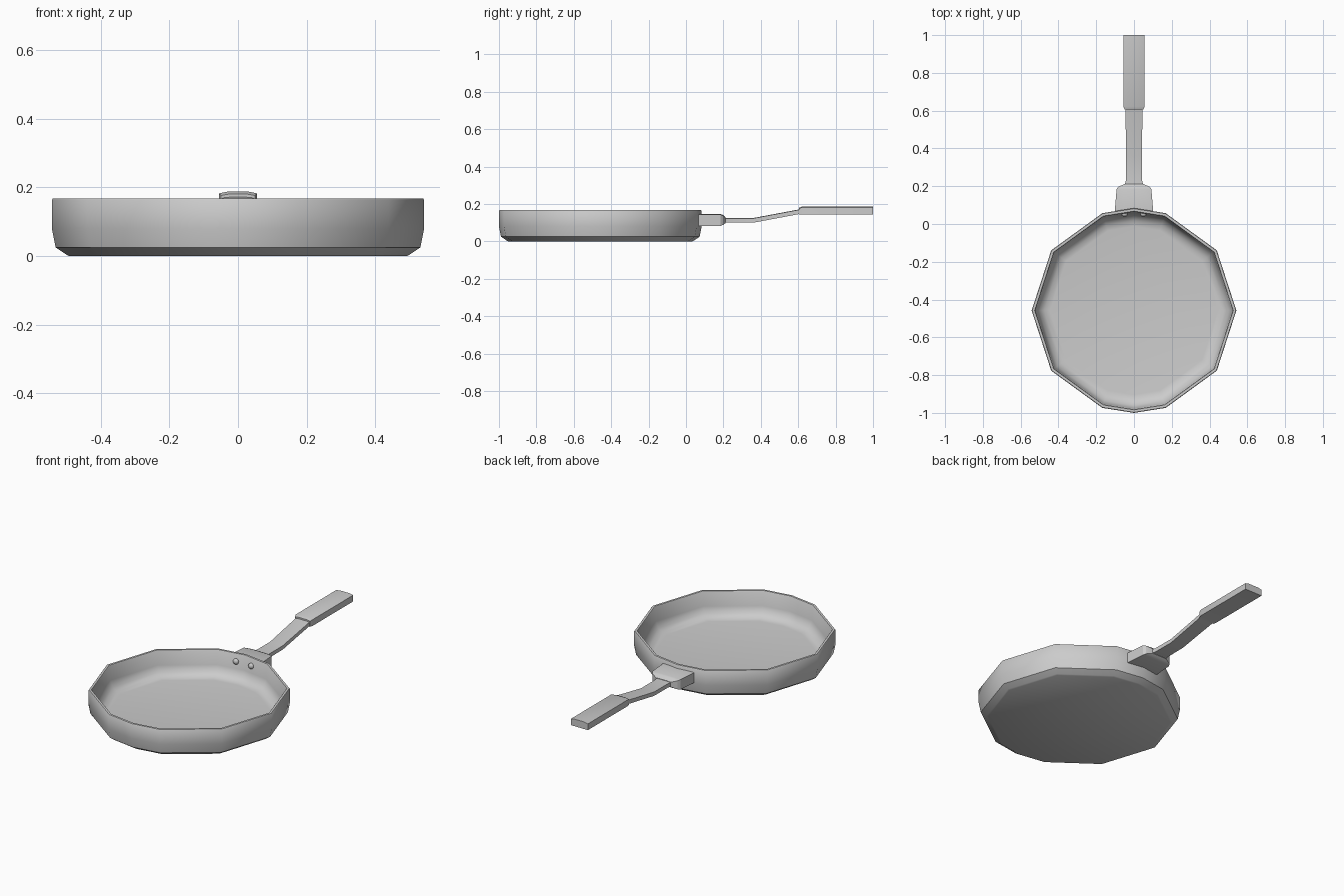
import bpy, bmesh, math

if "Cube" in bpy.data.objects:
    bpy.data.objects.remove(bpy.data.objects["Cube"])

PAN_Y = -0.458


def make_object(name, bm, angle):
    bmesh.ops.recalc_face_normals(bm, faces=bm.faces)
    me = bpy.data.meshes.new(name)
    bm.to_mesh(me)
    bm.free()
    ob = bpy.data.objects.new(name, me)
    bpy.context.collection.objects.link(ob)
    bpy.ops.object.select_all(action='DESELECT')
    ob.select_set(True)
    bpy.context.view_layer.objects.active = ob
    bpy.ops.object.shade_smooth_by_angle(angle=math.radians(angle))
    return ob


def skin(name, rings, angle):
    """Join closed rings of points into a capped solid."""
    bm = bmesh.new()
    loops = [[bm.verts.new(p) for p in ring] for ring in rings]
    n = len(loops[0])
    for a, b in zip(loops, loops[1:]):
        for i in range(n):
            j = (i + 1) % n
            bm.faces.new((a[i], a[j], b[j], b[i]))
    bm.faces.new(loops[0])
    bm.faces.new(loops[-1])
    return make_object(name, bm, angle)


# Pan body: ten-sided outline with an extra corner at front and back
angles = sorted([36 * i for i in range(10)] + [90, 270])
profile = [(0.492, 0.0), (0.500, 0.004), (0.531, 0.025), (0.542, 0.08),
           (0.542, 0.163), (0.539, 0.167), (0.526, 0.167), (0.523, 0.163),
           (0.518, 0.08), (0.502, 0.045), (0.475, 0.026), (0.445, 0.022)]
skin("pan_body",
     [[(r * math.cos(math.radians(a)), PAN_Y + r * math.sin(math.radians(a)), z)
       for a in angles] for r, z in profile], 40)


def handle_part(name, sections):
    """Sections are y, half width, bottom, top, crown height."""
    rings = []
    for y, w, lo, hi, c in sections:
        rings.append([(-w, y, lo), (w, y, lo), (w, y, hi - c),
                      (0.55 * w, y, hi), (-0.55 * w, y, hi), (-w, y, hi - c)])
    return skin(name, rings, 30)


# Bracket against the pan wall
handle_part("handle_bracket", [
    (0.064, 0.102, 0.083, 0.146, 0.003),
    (0.185, 0.092, 0.083, 0.146, 0.003),
    (0.198, 0.082, 0.088, 0.141, 0.003),
    (0.212, 0.048, 0.098, 0.128, 0.002)])

# Bent shaft
handle_part("handle_shaft", [
    (0.200, 0.050, 0.100, 0.126, 0.002),
    (0.230, 0.043, 0.100, 0.125, 0.002),
    (0.360, 0.042, 0.100, 0.125, 0.002),
    (0.610, 0.045, 0.147, 0.172, 0.002),
    (0.640, 0.045, 0.150, 0.175, 0.002)])

# Grip
handle_part("handle_grip", [
    (0.605, 0.049, 0.143, 0.180, 0.004),
    (0.622, 0.056, 0.145, 0.187, 0.005),
    (1.000, 0.056, 0.145, 0.187, 0.005)])

# Rivets on the inside of the wall
for side, sx in (("left", -1), ("right", 1)):
    bm = bmesh.new()
    bmesh.ops.create_uvsphere(bm, u_segments=12, v_segments=8, radius=0.017)
    bmesh.ops.scale(bm, vec=(1, 0.8, 1), verts=bm.verts)
    bmesh.ops.translate(bm, vec=(sx * 0.05, 0.052, 0.122), verts=bm.verts)
    make_object("rivet_" + side, bm, 40)
